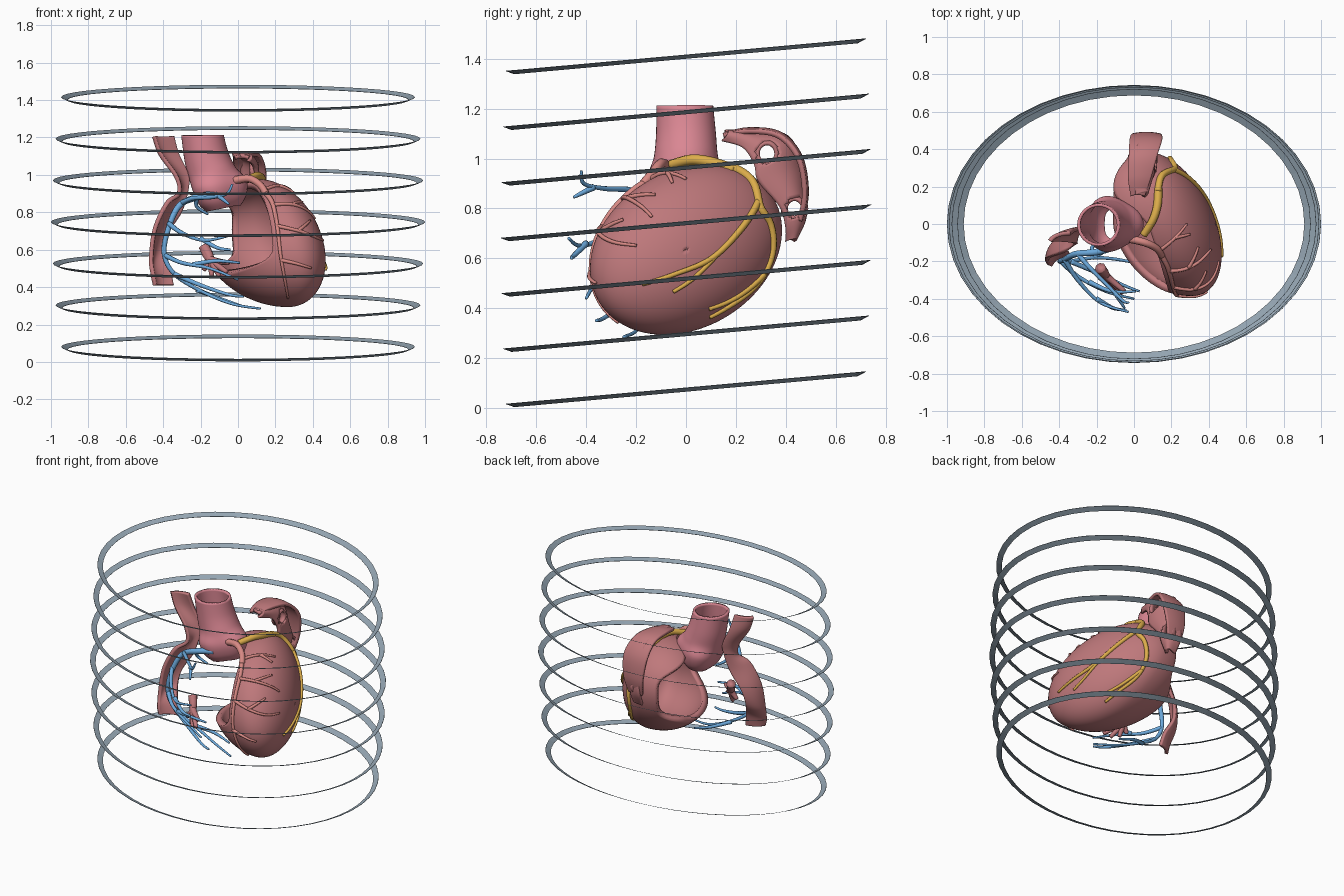
import bpy, bmesh
from math import sin, cos, pi
from mathutils import Vector as V


def material(name, c):
    m = bpy.data.materials.new(name)
    m.diffuse_color = (*c, 1)
    return m


MUSCLE = material("muscle", (0.52, 0.19, 0.20))
PINK = material("artery_wall", (0.70, 0.24, 0.29))
CORAL = material("coral", (0.68, 0.25, 0.23))
ORANGE = material("orange", (0.72, 0.42, 0.07))
BLUE = material("blue", (0.15, 0.40, 0.72))
STEEL = material("steel", (0.30, 0.38, 0.45))


def grid(name, rows, mat, closed=False, caps=False, thick=0, offset=0, smooth=True, holes=()):
    bm = bmesh.new()
    vs = [[bm.verts.new(p) for p in r] for r in rows]
    n = len(rows[0])
    for a, b in zip(vs, vs[1:]):
        for i in range(n if closed else n - 1):
            j = (i + 1) % n
            bm.faces.new((a[i], b[i], b[j], a[j]))
    if caps:
        bm.faces.new(vs[0])
        bm.faces.new(vs[-1][::-1])
    for c, r in holes:
        c = V(c)
        bmesh.ops.delete(bm, geom=[v for v in bm.verts if (v.co - c).length < r], context='VERTS')
    me = bpy.data.meshes.new(name)
    bm.to_mesh(me)
    bm.free()
    me.materials.append(mat)
    ob = bpy.data.objects.new(name, me)
    bpy.context.collection.objects.link(ob)
    if smooth:
        me.shade_smooth()
    if thick:
        m = ob.modifiers.new("wall", 'SOLIDIFY')
        m.thickness, m.offset = thick, offset
    return ob


def spline(pts, steps):
    # Catmull-Rom through tuples of any length
    p = [pts[0], *pts, pts[-1]]
    out = []
    for a, b, c, d in zip(p, p[1:], p[2:], p[3:]):
        for k in range(steps):
            t = k / steps
            out.append([0.5 * (2 * w + (y - x) * t + (2 * x - 5 * w + 4 * y - z) * t * t
                               + (3 * w - x - 3 * y + z) * t ** 3)
                        for x, w, y, z in zip(a, b, c, d)])
    return out + [list(pts[-1])]


# Ventricle ellipsoid, skewed so the apex swings forward, down and right
RY, RZ, CZ, TILT = 0.385, 0.333, 0.635, 0.2


def mid(y, z):
    return 0.19 - 0.28 * y - 0.15 * (z - CZ)


def skew(u):
    y = u.y * RY
    z = CZ + u.z * RZ + TILT * y
    return V((mid(y, z) + u.x * (0.247 if u.x > 0 else 0.38), y, z))


def wrap(p, lift=1.012):
    x, y, z = p
    dx = x - mid(y, z)
    u = V((dx / (0.247 if dx > 0 else 0.38), y / RY, (z - CZ - TILT * y) / RZ))
    return skew(u * (lift / u.length))


def tube(name, pts, r0, r1, mat, hug=False, sides=8, steps=6):
    c = [V(q) for q in spline(pts, steps)]
    if hug:
        c = [wrap(q) for q in c]
    rows, nrm = [], V((0.3, 0.5, 0.81))
    for i, q in enumerate(c):
        t = (c[min(i + 1, len(c) - 1)] - c[max(i - 1, 0)]).normalized()
        nrm = (nrm - t * nrm.dot(t)).normalized()
        b = nrm.cross(t)
        r = r0 + (r1 - r0) * i / (len(c) - 1)
        rows.append([q + r * (nrm * cos(2 * pi * k / sides) + b * sin(2 * pi * k / sides))
                     for k in range(sides)])
    return grid(name, rows, mat, True, True)


def ribbon(name, pts, mat, thick, bow, holes=()):
    # each point: centre xyz, half-width vector xyz; bow curves the sheet across
    rows = []
    for q in spline(pts, 8):
        c, w = V(q[:3]), V(q[3:])
        rows.append([c + w * s + V(bow) * (1 - s * s) for s in [k / 8 - 1 for k in range(17)]])
    return grid(name, rows, mat, thick=thick, holes=holes)


def ss(a, b, x):
    t = min(1, max(0, (x - a) / (b - a)))
    return t * t * (3 - 2 * t)


# Left ventricle shell, open toward the left
def shell(th, ph):
    return skew(V((cos(th), sin(th) * cos(ph), sin(th) * sin(ph))))


def rim(ph):
    th = 1.0
    while th < 2.7:
        x, y, z = shell(th, ph)
        cut = 0.08 - 0.3 * y - 0.25 * ss(0.58, 0.42, z) - 0.2 * ss(0.8, 0.95, z) * ss(0, 0.2, y)
        if x < max(cut, -0.11):
            break
        th += 0.01
    return th


N = 96
lim = [rim(2 * pi * k / N) for k in range(N)]
for _ in range(3):
    lim = [(lim[k - 1] + lim[k] + lim[(k + 1) % N]) / 3 for k in range(N)]
# rows run from the rim to the right-hand pole so that the face normals point outward
wall = grid("ventricle_wall", [[shell(0.002 + lim[k] * j / 40, 2 * pi * k / N) for k in range(N)]
                               for j in range(41)], MUSCLE, True, thick=0.04, offset=-1)
outward = sum(p.normal.dot(p.center - V((0.19, 0, CZ))) for p in wall.data.polygons)
if outward < 0:
    wall.data.flip_normals()

# Aorta with three-lobed root
prof = [(-0.19, -0.005, 1.212, 0.106), (-0.168, 0, 1.1, 0.112), (-0.138, 0, 1.01, 0.12),
        (-0.11, 0, 0.94, 0.137), (-0.095, 0, 0.87, 0.12), (-0.085, 0, 0.825, 0.085)]
rows = []
for x, y, z, r in spline(prof, 6):
    lobe = 0.1 * ss(1.03, 0.94, z)
    rows.append([V((x + r * (1 + lobe * cos(3 * a)) * cos(a), y + r * (1 + lobe * cos(3 * a)) * sin(a),
                    z + 0.2 * r * cos(a) * ss(1.2, 1.0, z)))
                 for a in [2 * pi * k / 40 for k in range(40)]])
grid("aorta", rows, PINK, True, thick=0.016)

# Right atrium strip
ribbon("right_atrium_strip", [
    (-0.395, -0.07, 1.205, 0.055, 0.02, 0.0), (-0.365, -0.06, 1.11, 0.05, 0.03, 0.0),
    (-0.30, -0.06, 1.0, 0.03, 0.04, 0.01), (-0.29, -0.07, 0.92, 0.025, 0.04, 0.02),
    (-0.34, -0.10, 0.83, 0.04, 0.05, -0.02), (-0.41, -0.12, 0.7, 0.035, 0.055, -0.01),
    (-0.43, -0.14, 0.57, 0.035, 0.05, 0.02), (-0.41, -0.18, 0.48, 0.045, 0.04, 0.02),
    (-0.395, -0.19, 0.41, 0.05, 0.03, 0.0)], MUSCLE, 0.022, (-0.015, 0.01, 0))

# Left atrium remnant with two vein openings
HOLES = [((0.09, 0.325, 1.02), 0.04), ((0.09, 0.435, 0.80), 0.037)]
ribbon("left_atrium_wall", [
    (0.03, 0.15, 1.09, 0.02, -0.005, -0.015), (0.045, 0.24, 1.075, 0.04, -0.01, -0.03),
    (0.06, 0.34, 1.03, 0.045, -0.065, -0.055), (0.065, 0.375, 0.93, 0.045, -0.085, -0.02),
    (0.065, 0.425, 0.82, 0.045, -0.05, -0.01), (0.06, 0.435, 0.74, 0.04, -0.035, -0.01),
    (0.05, 0.415, 0.67, 0.02, -0.012, 0)], MUSCLE, 0.02, (0.035, 0.02, 0.01), HOLES)
ribbon("left_atrium_roof", [
    (0.02, 0.15, 1.09, 0.035, 0, 0.0), (0.03, 0.25, 1.108, 0.06, 0, 0.0),
    (0.05, 0.37, 1.09, 0.075, 0, 0), (0.065, 0.45, 1.0, 0.085, 0, 0),
    (0.065, 0.475, 0.86, 0.07, 0, 0), (0.06, 0.455, 0.75, 0.05, 0, 0)], MUSCLE, 0.02, (0, 0.008, 0.008))
for i, (c, r) in enumerate(HOLES):
    collar = [[V(c) + V((dx, (r + dr) * cos(a), (r + dr) * 1.1 * sin(a)))
               for a in [2 * pi * k / 20 for k in range(20)]]
              for dx, dr in ((-0.025, 0.012), (0.0, 0.002), (0.02, -0.004))]
    grid("vein_opening_%d" % i, collar, MUSCLE, True, thick=0.014)

# Papillary muscle: a bundle of strands
for i, e in enumerate([(-0.185, -0.29, 0.49), (-0.14, -0.31, 0.46), (-0.10, -0.35, 0.46),
                       (-0.06, -0.37, 0.48), (-0.05, -0.36, 0.53)]):
    tube("papillary_strand_%d" % i, [(-0.18, -0.235, 0.615), (-0.15, -0.275, 0.55), e],
         0.03, 0.012, MUSCLE)

# Front descending artery and branches
tube("front_artery_root", [(-0.02, -0.08, 0.97), (0.06, -0.10, 0.98), (0.12, -0.13, 0.945),
                           (0.15, -0.17, 0.90)], 0.022, 0.018, CORAL)
CORAL_PATHS = [
    [(0.13, -0.14, 0.92), (0.18, -0.22, 0.85), (0.205, -0.31, 0.75), (0.225, -0.36, 0.58), (0.25, -0.35, 0.44), (0.27, -0.28, 0.33)],
    [(0.19, -0.24, 0.83), (0.28, -0.21, 0.82), (0.36, -0.16, 0.79), (0.40, -0.13, 0.76)],
    [(0.28, -0.21, 0.82), (0.34, -0.12, 0.85)],
    [(0.205, -0.31, 0.72), (0.3, -0.29, 0.69), (0.38, -0.24, 0.66), (0.43, -0.18, 0.65)],
    [(0.3, -0.29, 0.69), (0.36, -0.22, 0.74)],
    [(0.225, -0.36, 0.55), (0.31, -0.37, 0.53), (0.38, -0.34, 0.51)],
    [(0.14, -0.14, 0.92), (0.22, -0.07, 0.93), (0.28, 0.0, 0.91)],
    [(0.22, -0.07, 0.93), (0.29, -0.05, 0.88)]]
for i, p in enumerate(CORAL_PATHS):
    tube("front_artery_%d" % i, p, 0.015 if i == 0 else 0.011, 0.006, CORAL, True)

# Circumflex artery and branches
tube("circumflex_root", [(0.05, -0.06, 0.975), (0.10, 0.02, 0.995), (0.125, 0.10, 0.985),
                         (0.13, 0.19, 0.955)], 0.02, 0.023, ORANGE)
ORANGE_PATHS = [
    [(0.13, 0.17, 0.96), (0.15, 0.25, 0.91), (0.22, 0.31, 0.82), (0.2, 0.36, 0.74), (0.19, 0.37, 0.6), (0.22, 0.32, 0.48), (0.29, 0.2, 0.39), (0.32, 0.1, 0.35)],
    [(0.21, 0.29, 0.83), (0.32, 0.21, 0.71), (0.4, 0.1, 0.6), (0.45, -0.04, 0.54), (0.46, -0.17, 0.5)],
    [(0.39, 0.13, 0.62), (0.43, 0.03, 0.52), (0.44, -0.05, 0.47)],
    [(0.2, 0.35, 0.53), (0.3, 0.22, 0.42), (0.36, 0.1, 0.38)]]
for i, p in enumerate(ORANGE_PATHS):
    tube("circumflex_%d" % i, p, (0.02, 0.015, 0.01, 0.012)[i], 0.008, ORANGE, True)

# Right coronary artery and branches
BLUE_PATHS = [
    [(-0.10, -0.12, 0.90), (-0.2, -0.15, 0.885), (-0.31, -0.16, 0.84), (-0.37, -0.19, 0.72), (-0.395, -0.2, 0.58),
     (-0.34, -0.2, 0.47), (-0.2, -0.18, 0.38), (-0.03, -0.2, 0.31), (0.12, -0.25, 0.285)],
    [(-0.3, -0.16, 0.85), (-0.24, -0.23, 0.875), (-0.14, -0.33, 0.88), (-0.06, -0.41, 0.90), (-0.03, -0.42, 0.95)],
    [(-0.1, -0.37, 0.885), (-0.05, -0.45, 0.845)],
    [(-0.37, -0.19, 0.74), (-0.3, -0.3, 0.69), (-0.18, -0.42, 0.65), (-0.03, -0.47, 0.68)],
    [(-0.2, -0.4, 0.66), (-0.11, -0.45, 0.61), (-0.04, -0.46, 0.60)],
    [(-0.39, -0.2, 0.57), (-0.3, -0.28, 0.53), (-0.15, -0.36, 0.50), (0.0, -0.4, 0.44)],
    [(-0.24, -0.31, 0.52), (-0.12, -0.36, 0.54), (0.01, -0.36, 0.53)],
    [(-0.34, -0.2, 0.47), (-0.2, -0.26, 0.41), (-0.05, -0.33, 0.36), (0.03, -0.36, 0.35)],
    [(-0.22, -0.18, 0.385), (-0.1, -0.12, 0.34), (0.02, -0.12, 0.30)],
    [(-0.22, -0.15, 0.88), (-0.22, -0.12, 0.83), (-0.16, -0.1, 0.79)]]
for i, p in enumerate(BLUE_PATHS):
    tube("right_coronary_%d" % i, p, 0.021 if i == 0 else 0.014, 0.006, BLUE)

# Seven tilted flared rings
for i in range(7):
    k = abs(i - 3)
    rx, ry = (1.0, 0.99, 0.975, 0.945)[k], (0.743, 0.74, 0.733, 0.722)[k]
    rows = [[V(((rx - d) * cos(a), (ry - d) * sin(a), 0.074 + 0.2225 * i + 0.09 * (ry - d) * sin(a) + h))
             for a in [2 * pi * s / 48 for s in range(48)]]
            for d, h in ((0, 0.007), (0.034, -0.008))]
    grid("ring_%d" % i, rows, STEEL, True, thick=0.002, smooth=False)
